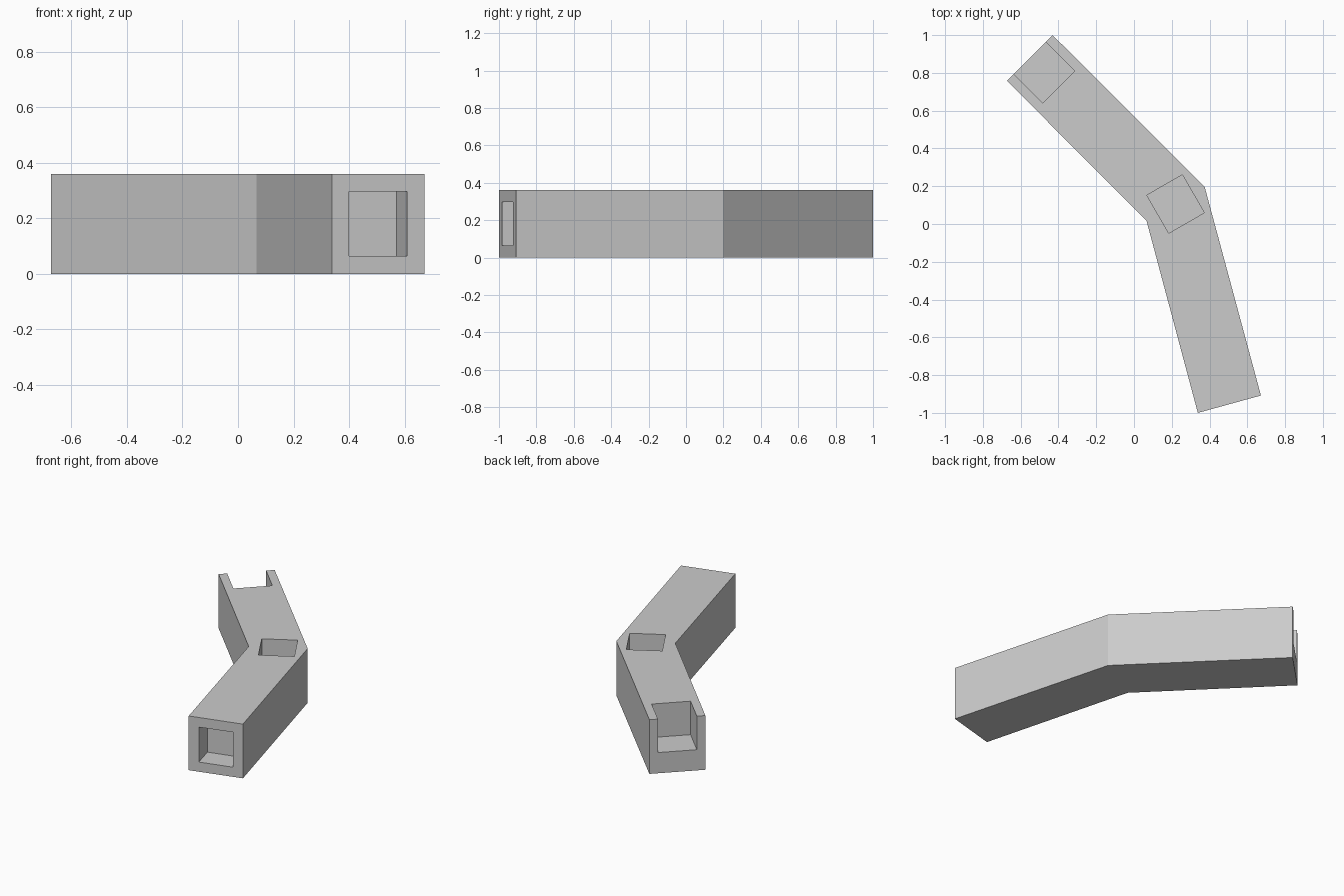
import bpy, bmesh
from math import radians
from mathutils import Matrix, Vector

if "Cube" in bpy.data.objects:
    bpy.data.objects.remove(bpy.data.objects["Cube"], do_unlink=True)

HEIGHT = 0.36

grey = bpy.data.materials.new("plain grey")
grey.use_nodes = True
colour = (0.6, 0.6, 0.6, 1)
grey.diffuse_color = colour
grey.node_tree.nodes["Principled BSDF"].inputs["Base Color"].default_value = colour


def make_object(name, bm):
    bmesh.ops.recalc_face_normals(bm, faces=bm.faces)
    mesh = bpy.data.meshes.new(name)
    bm.to_mesh(mesh)
    bm.free()
    mesh.materials.append(grey)
    obj = bpy.data.objects.new(name, mesh)
    bpy.context.collection.objects.link(obj)
    return obj


def cut_box(target, centre, size, angle):
    """Cut a box-shaped pocket, turned about z, out of the target."""
    bm = bmesh.new()
    bmesh.ops.create_cube(bm, size=1, matrix=Matrix.Translation(centre)
                          @ Matrix.Rotation(radians(angle), 4, 'Z')
                          @ Matrix.Diagonal((*size, 1)))
    cutter = make_object("pocket_cutter", bm)
    cutter.hide_render = True
    mod = target.modifiers.new("pocket", 'BOOLEAN')
    mod.operation = 'DIFFERENCE'
    mod.solver = 'EXACT'
    mod.object = cutter
    bpy.context.view_layer.objects.active = target
    bpy.ops.object.modifier_apply(modifier=mod.name)
    bpy.data.objects.remove(cutter, do_unlink=True)


# Bent beam: plan outline pulled up to full height
outline = [(-0.673, 0.758), (-0.431, 1.0), (0.374, 0.197),
           (0.672, -0.908), (0.338, -1.0), (0.066, 0.018)]
bm = bmesh.new()
base = bm.faces.new([bm.verts.new((x, y, 0)) for x, y in outline])
top = bmesh.ops.extrude_face_region(bm, geom=[base])
bmesh.ops.translate(bm, vec=(0, 0, HEIGHT),
                    verts=[g for g in top["geom"] if isinstance(g, bmesh.types.BMVert)])
beam = make_object("bent_beam", bm)

# Socket in the front end, closed on all sides
front_end = Vector((0.505, -0.954, HEIGHT / 2))
cut_box(beam, front_end, (0.217, 0.3, 0.232), 15)

# Square pocket in the top at the bend
cut_box(beam, (0.22, 0.106, HEIGHT), (0.217, 0.232, 0.3), 30)

# Notch in the back end, open to the top and the end
back_end = Vector((-0.552, 0.879, HEIGHT))
cut_box(beam, back_end, (0.238, 0.434, 0.445), 45)
